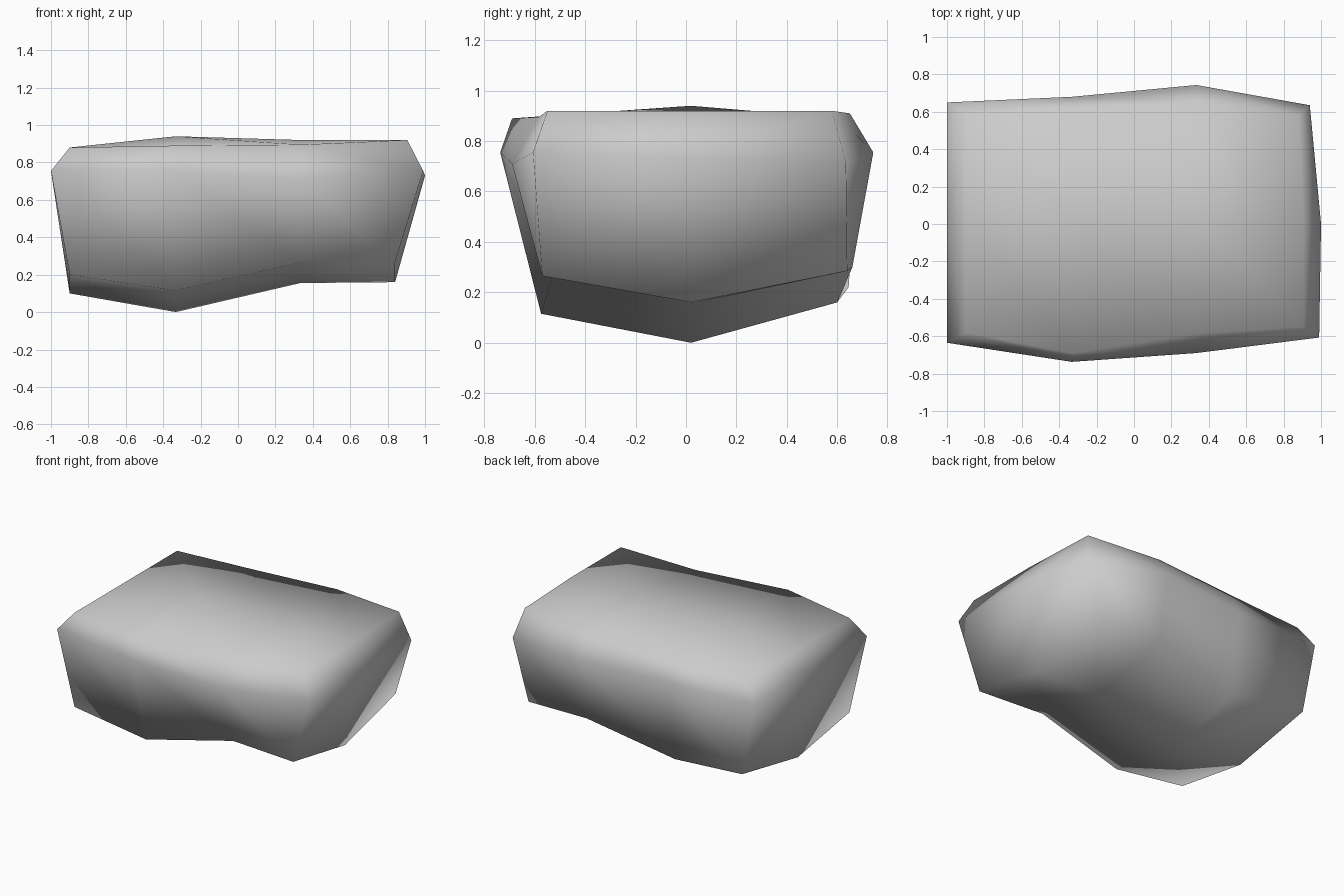
import bpy
import bmesh

if "Cube" in bpy.data.objects:
    bpy.data.objects.remove(bpy.data.objects["Cube"])

# Cross-sections along x. Each ring runs: bottom front, bottom middle, bottom back,
# side back, top back, top middle, top front, side front, as (y, z).
SECTIONS = [
    [(-.58, .20), (.01, .10), (.645, .22), (.65, .755),
     (.59, .88), (.01, .88), (-.58, .88), (-.635, .755)],
    [(-.575, .115), (.02, .0), (.60, .16), (.68, .745),
     (.62, .89), (.02, .94), (-.69, .89), (-.737, .755)],
    [(-.53, .265), (.02, .155), (.66, .30), (.743, .755),
     (.65, .91), (.02, .92), (-.585, .895), (-.69, .71)],
    [(-.57, .265), (.02, .16), (.64, .285), (.635, .71),
     (.58, .92), (.02, .92), (-.55, .92), (-.607, .755)],
]
# x of every ring point; the end rings bulge at side height
X = [
    [-.90, -.90, -.90, -1.0, -.90, -.90, -.90, -1.0],
    [-.333] * 8,
    [.333] * 8,
    [.84, .84, .81, .94, .88, .905, .905, .99],
]

bm = bmesh.new()
rings = [[bm.verts.new((x, y, z)) for x, (y, z) in zip(xs, sec)]
         for xs, sec in zip(X, SECTIONS)]

# Rock skin between neighbouring sections
for a, b in zip(rings, rings[1:]):
    for i in range(8):
        j = (i + 1) % 8
        bm.faces.new((a[i], a[j], b[j], b[i]))

# End caps: four quads round a centre point
for ring, centre in ((rings[0], (-1.0, 0, .755)), (rings[-1], (1.0, 0, .73))):
    c = bm.verts.new(centre)
    for i in range(1, 8, 2):
        bm.faces.new((c, ring[i], ring[(i + 1) % 8], ring[(i + 2) % 8]))

bmesh.ops.recalc_face_normals(bm, faces=bm.faces[:])
for f in bm.faces:
    f.smooth = True
mesh = bpy.data.meshes.new("rock")
bm.to_mesh(mesh)
bm.free()

# Plain grey stone
stone = bpy.data.materials.new("grey_stone")
stone.diffuse_color = (.6, .6, .6, 1)
stone.use_nodes = True
stone.node_tree.nodes["Principled BSDF"].inputs["Base Color"].default_value = stone.diffuse_color
mesh.materials.append(stone)
rock = bpy.data.objects.new("rock", mesh)
bpy.context.collection.objects.link(rock)
